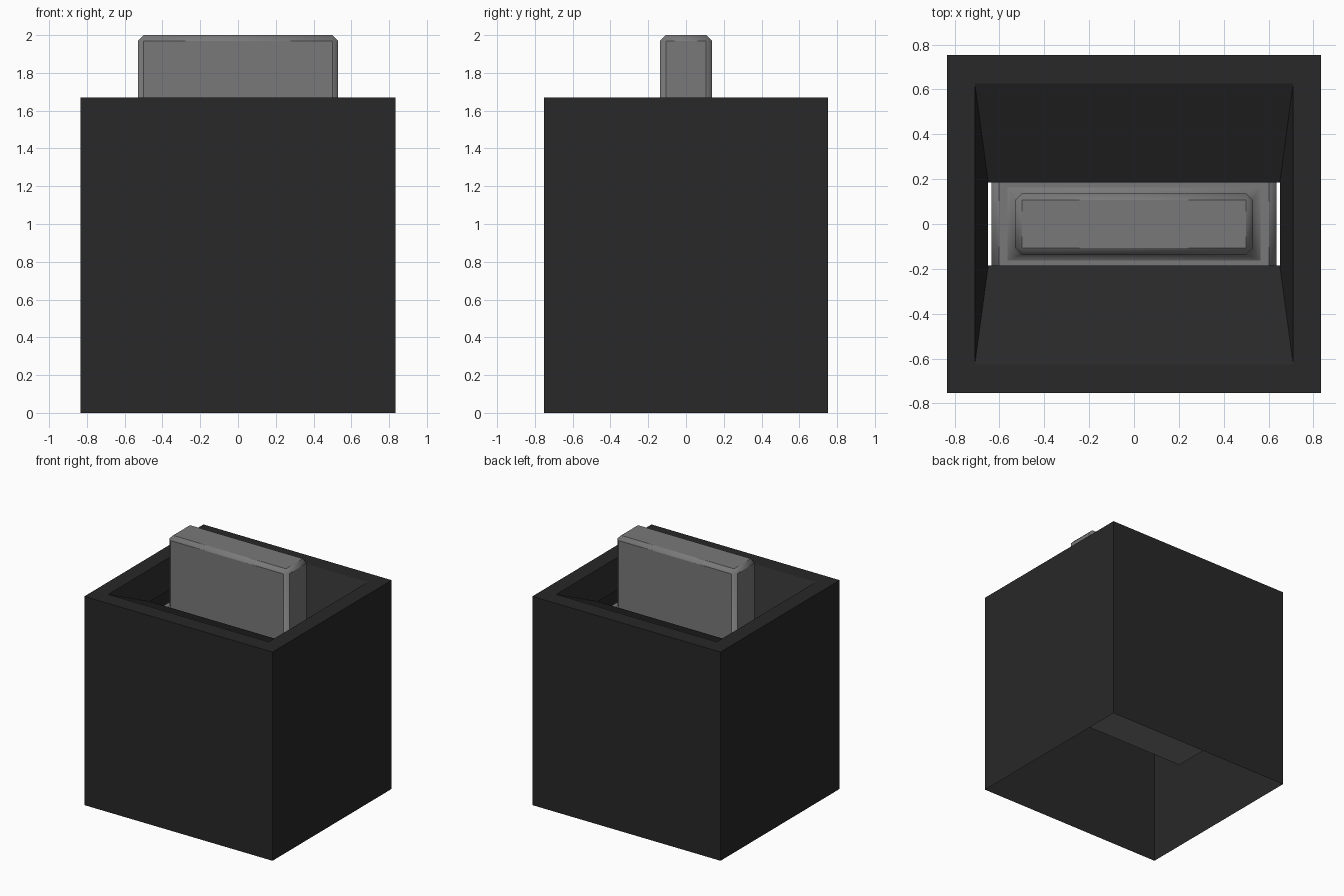
import bpy, bmesh, math

if "Cube" in bpy.data.objects:
    bpy.data.objects.remove(bpy.data.objects["Cube"])


def material(name, value):
    m = bpy.data.materials.new(name)
    m.diffuse_color = (value, value, value, 1)
    m.use_nodes = True
    m.node_tree.nodes["Principled BSDF"].inputs["Base Color"].default_value = m.diffuse_color
    return m


def make_object(name, bm, mat):
    bmesh.ops.recalc_face_normals(bm, faces=bm.faces)
    mesh = bpy.data.meshes.new(name)
    bm.to_mesh(mesh)
    bm.free()
    mesh.materials.append(mat)
    ob = bpy.data.objects.new(name, mesh)
    bpy.context.collection.objects.link(ob)
    return ob


def ring(bm, hx, hy, z):
    return [bm.verts.new((sx * hx, sy * hy, z))
            for sx, sy in ((-1, -1), (1, -1), (1, 1), (-1, 1))]


def loft(bm, rings):
    for a, b in zip(rings, rings[1:]):
        for i in range(4):
            j = (i + 1) % 4
            bm.faces.new((a[i], a[j], b[j], b[i]))


dark = material("black_plastic", 0.021)
grey = material("grey_plastic", 0.19)

# Housing: thin shell open below, flat rim, funnel sloping to an open slot
bm = bmesh.new()
loft(bm, [ring(bm, hx, hy, z) for hx, hy, z in (
    (0.833, 0.753, 0), (0.833, 0.753, 1.67),
    (0.71, 0.627, 1.67), (0.65, 0.185, 1.46))])
make_object("housing", bm, dark)

# Plunger: wide lower block stepping in to the narrow upper tab
bm = bmesh.new()
rings = [ring(bm, hx, hy, z) for hx, hy, z in (
    (0.635, 0.22, 0.5), (0.635, 0.22, 1.4),
    (0.53, 0.137, 1.4), (0.53, 0.137, 2.0))]
loft(bm, rings)
bm.faces.new(rings[0][::-1])
bm.faces.new(rings[-1])
plunger = make_object("plunger", bm, grey)
bevel = plunger.modifiers.new("rounded_edges", 'BEVEL')
bevel.width = 0.03
bevel.segments = 1
bevel.limit_method = 'ANGLE'
bpy.context.view_layer.objects.active = plunger
plunger.select_set(True)
bpy.ops.object.shade_smooth_by_angle(angle=math.radians(60))
